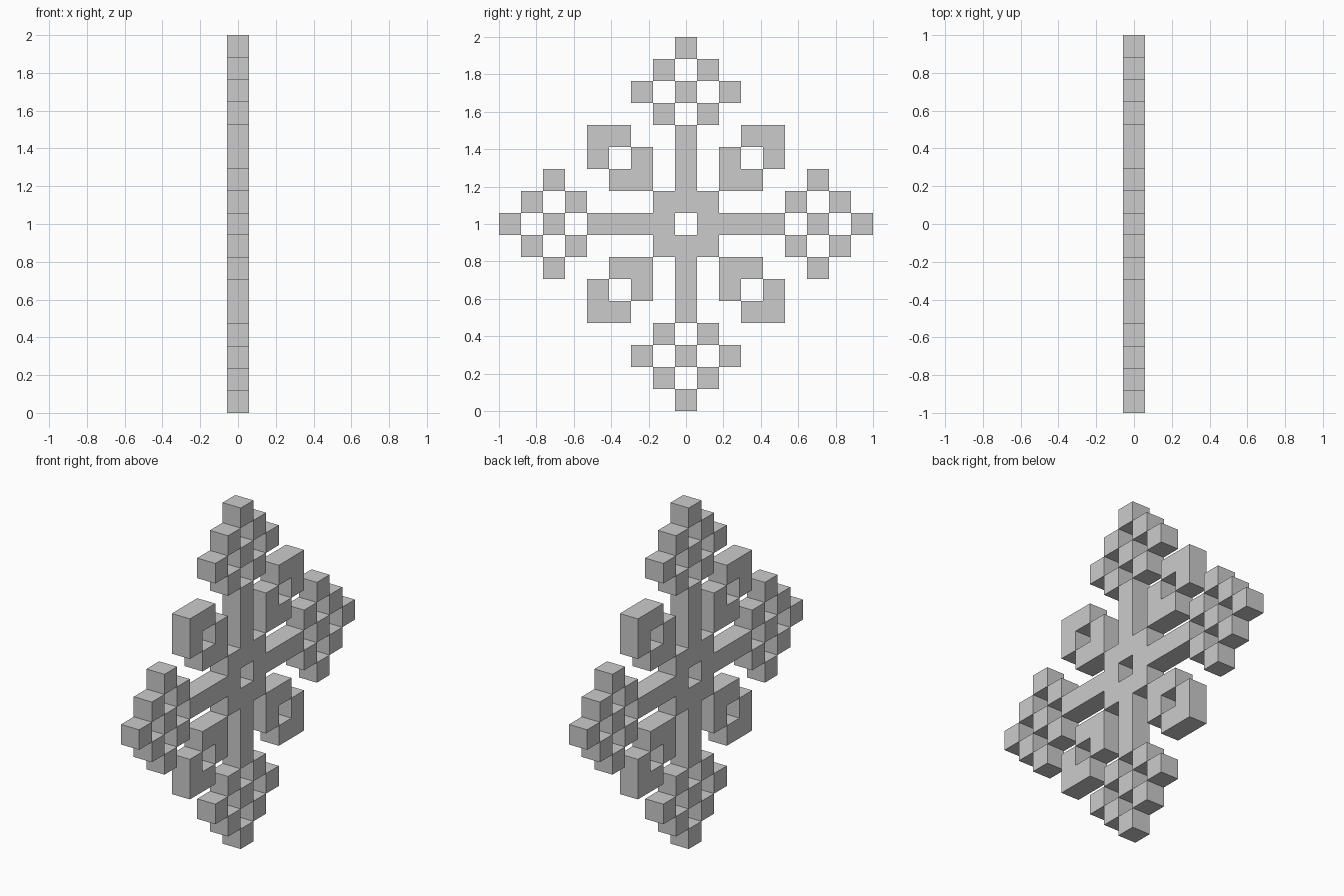
import bpy, bmesh

if "Cube" in bpy.data.objects:
    bpy.data.objects.remove(bpy.data.objects["Cube"])

U = 2 / 17  # one cell of the 17 x 17 pattern


def turn(cells, n):
    """Rotate (y, z) cells by n quarter turns about the centre."""
    for _ in range(n):
        cells = [(-z, y) for y, z in cells]
    return cells


def slab(name, cells, merge=True):
    """Flat sheet of square cells in the YZ plane, thickened by one cell."""
    bm = bmesh.new()
    for y, z in cells:
        corners = [(-.5, -.5), (.5, -.5), (.5, .5), (-.5, .5)]
        bm.faces.new([bm.verts.new((0, (y + a) * U, 1 + (z + b) * U)) for a, b in corners])
    if merge:
        bmesh.ops.remove_doubles(bm, verts=bm.verts[:], dist=1e-4)
        bmesh.ops.dissolve_limit(bm, angle_limit=0.01, verts=bm.verts[:], edges=bm.edges[:])
    mesh = bpy.data.meshes.new(name)
    bm.to_mesh(mesh)
    bm.free()
    ob = bpy.data.objects.new(name, mesh)
    bpy.context.collection.objects.link(ob)
    mod = ob.modifiers.new("thickness", 'SOLIDIFY')
    mod.thickness = U
    mod.offset = 0
    return ob


# Central cross with a square hole
ring = [(y, z) for y in (-1, 0, 1) for z in (-1, 0, 1) if (y, z) != (0, 0)]
arm = [(0, k) for k in (2, 3, 4)]
slab("center_cross", ring + [c for n in range(4) for c in turn(arm, n)])

# Checkered tips and paired corner brackets, repeated on each quarter
tip = [(-1, 5), (1, 5), (-2, 6), (0, 6), (2, 6), (-1, 7), (1, 7), (0, 8)]
inner = [(2, 2), (3, 2), (2, 3)]
outer = [(4, 4), (3, 4), (4, 3)]
for n, (side, corner) in enumerate([("top", "upper_right"), ("left", "upper_left"),
                                    ("bottom", "lower_left"), ("right", "lower_right")]):
    slab(f"{side}_checker_tip", turn(tip, n), merge=False)
    slab(f"{corner}_inner_bracket", turn(inner, n))
    slab(f"{corner}_outer_bracket", turn(outer, n))
